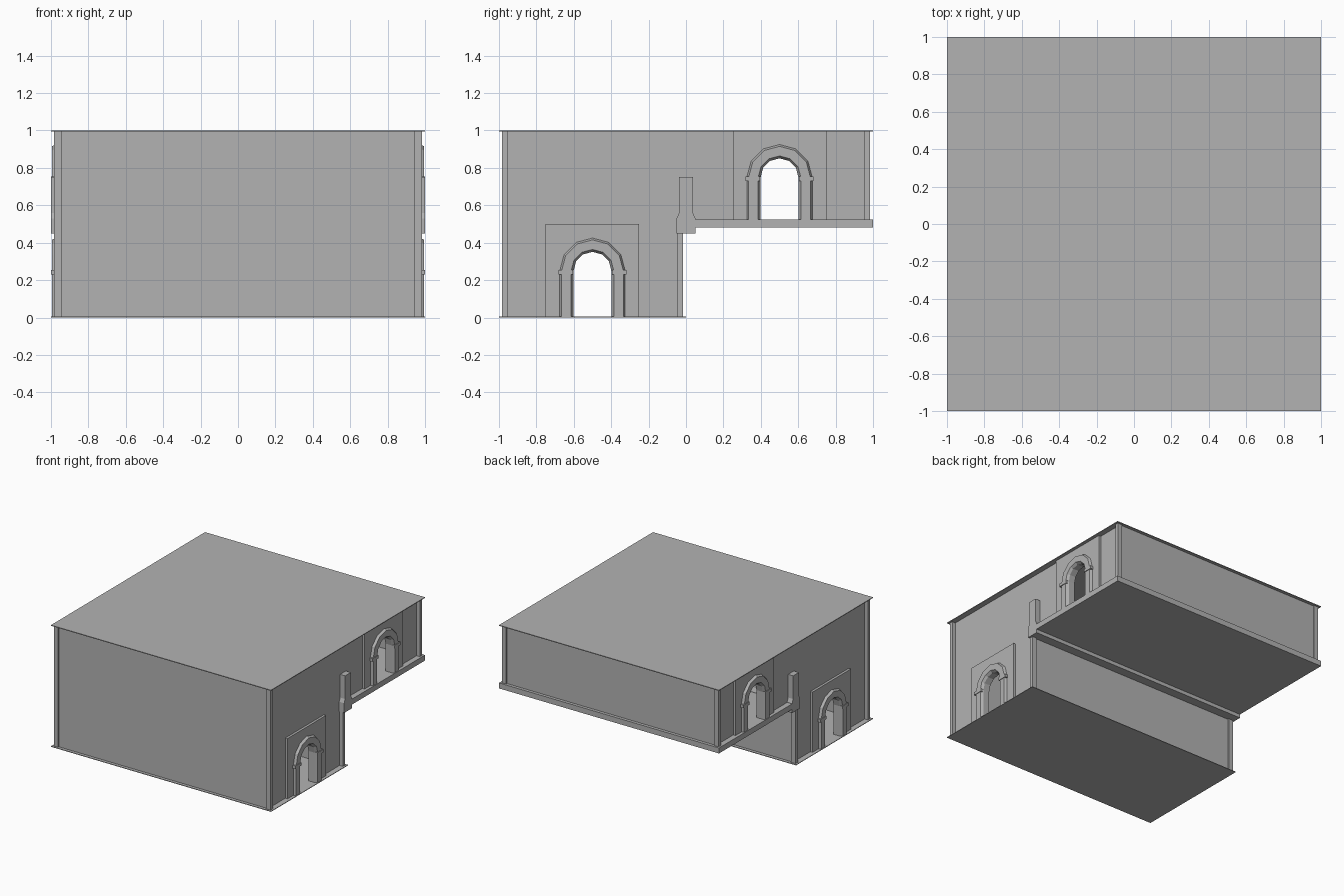
import bpy, bmesh, math

if "Cube" in bpy.data.objects:
    bpy.data.objects.remove(bpy.data.objects["Cube"], do_unlink=True)

stone = bpy.data.materials.new("grey stone")
stone.use_nodes = True
GREY = (0.45, 0.45, 0.45, 1)
stone.diffuse_color = GREY
stone.node_tree.nodes["Principled BSDF"].inputs["Base Color"].default_value = GREY


def finish(name, bm):
    bmesh.ops.recalc_face_normals(bm, faces=bm.faces)
    mesh = bpy.data.meshes.new(name)
    bm.to_mesh(mesh)
    bm.free()
    mesh.materials.append(stone)
    obj = bpy.data.objects.new(name, mesh)
    bpy.context.collection.objects.link(obj)
    return obj


def prism(name, outline, x0, x1):
    """Extrude a (y, z) outline along x."""
    bm = bmesh.new()
    face = bm.faces.new([bm.verts.new((x0, y, z)) for y, z in outline])
    new = bmesh.ops.extrude_face_region(bm, geom=[face])["geom"]
    verts = [v for v in new if isinstance(v, bmesh.types.BMVert)]
    bmesh.ops.translate(bm, verts=verts, vec=(x1 - x0, 0, 0))
    return finish(name, bm)


def box(name, x0, x1, y0, y1, z0, z1):
    return prism(name, [(y0, z0), (y1, z0), (y1, z1), (y0, z1)], x0, x1)


def arch(cy, floor, spring, r, steps=6):
    """Arch outline from the low-y foot over the crown to the high-y foot."""
    pts = [(cy - r, floor)]
    for i in range(steps + 1):
        a = math.pi * i / steps
        pts.append((cy - r * math.cos(a), spring + r * math.sin(a)))
    return pts + [(cy + r, floor)]


def arch_band(name, side, cy, floor, spring, section):
    """Sweep a (radius, x) section along the arch."""
    bm = bmesh.new()
    rails = [[bm.verts.new((side * x, y, z)) for y, z in arch(cy, floor, spring, r)]
             for r, x in section]
    n = len(rails)
    for k in range(n):
        a, b = rails[k], rails[(k + 1) % n]
        for i in range(len(a) - 1):
            bm.faces.new((a[i], a[i + 1], b[i + 1], b[i]))
    for end in (0, -1):
        bm.faces.new([rail[end] for rail in rails])
    return finish(name, bm)


WALL, PANEL, TRIM, INNER = 0.955, 0.975, 0.995, 0.92
SKIN, POST, DECK = 0.975, 0.985, 0.525
R = 0.105
# door: centre y, floor height, spring height, panel top
DOORS = {"lower": (-0.5, 0.0, 0.25, 0.5), "upper": (0.5, DECK, 0.75, 0.998)}

# roof and floors
box("roof", -1, 1, -1, 1, 0.994, 1)
box("lower_floor", -1, 1, -1, 0, 0, 0.005)
box("upper_floor", -1, 1, 0, 1, 0.48, DECK)

# walls across the width
box("front_wall", -WALL, WALL, -SKIN, -INNER, 0, 0.998)
box("back_wall", -WALL, WALL, INNER, SKIN, 0.5, 0.998)
box("step_wall", -WALL, WALL, -0.08, -0.025, 0, 0.5)

# balcony parapet with a wider foot
half = [(0.05, 0.45), (0.05, 0.53), (0.037, 0.56), (0.037, 0.75)]
prism("balcony_parapet", half + [(-y, z) for y, z in reversed(half)], -1, 1)

for side, label in ((1, "left"), (-1, "right")):
    # side wall with both door openings in its outline
    outline = [(-SKIN, 0)] + arch(*DOORS["lower"][:3], R) + [(-0.025, 0), (-0.025, DECK)]
    outline += arch(*DOORS["upper"][:3], R) + [(SKIN, DECK), (SKIN, 0.998), (-SKIN, 0.998)]
    prism(label + "_side_wall", outline, side * INNER, side * WALL)

    # corner posts
    for name, y, z0 in (("front", -POST, 0), ("step", -0.015, 0), ("back", POST, DECK)):
        y2 = y + (0.03 if y < -0.5 else -0.03)
        z1 = 0.48 if name == "step" else 0.998
        box(f"{label}_{name}_post", side * (POST - 0.04), side * POST,
            min(y, y2), max(y, y2), z0, z1)

    for level, (cy, floor, spring, top) in DOORS.items():
        part = f"{label}_{level}_door_"
        # raised panel around the door
        panel = [(cy - 0.25, floor)] + arch(cy, floor, spring, R)
        panel += [(cy + 0.25, floor), (cy + 0.25, top), (cy - 0.25, top)]
        prism(part + "panel", panel, side * (WALL - 0.01), side * PANEL)
        # arch moulding with steep sides
        arch_band(part + "moulding", side, cy, floor, spring,
                  [(0.101, INNER), (0.101, PANEL), (0.114, TRIM),
                   (0.165, TRIM), (0.175, PANEL), (0.175, INNER)])
        # capitals at the spring line
        for s in (-1, 1):
            ys = sorted((cy + s * 0.104, cy + s * 0.182))
            box(part + "capital", side * WALL, side, *ys, spring - 0.02, spring + 0.005)
